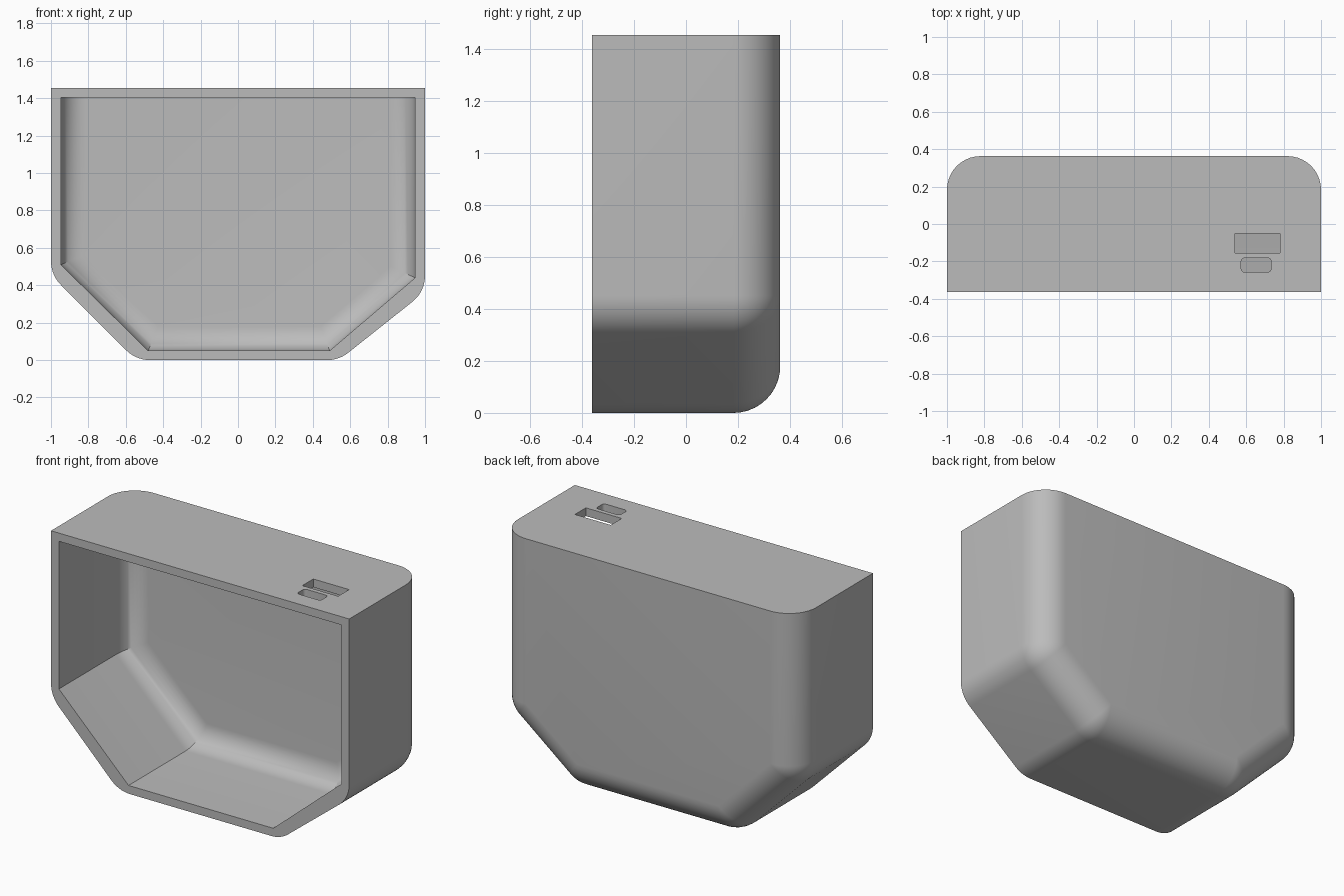
import bpy, bmesh, math
from mathutils import Vector

if "Cube" in bpy.data.objects:
    bpy.data.objects.remove(bpy.data.objects["Cube"])

FRONT, BACK, TOP, WALL, ROUND = -0.363, 0.363, 1.455, 0.05, 0.18
STEPS = 10

# Profiles in x/z, counter-clockwise, starting at the top -x corner
OUTER = [(-1, TOP), (-1, 0.455), (-0.545, 0), (0.54, 0), (1, 0.365), (1, TOP)]
INNER = [(-0.947, TOP - WALL), (-0.947, 0.51), (-0.48, WALL),
         (0.49, WALL), (0.947, 0.44), (0.947, TOP - WALL)]


def inset_profile(points, inset, radius):
    """Inset every side except the top one, and round the four lower corners."""
    pts = [Vector(p) for p in points]
    n = len(pts)
    lines = []
    for i in range(n):
        d = (pts[(i + 1) % n] - pts[i]).normalized()
        normal = Vector((-d.y, d.x))
        lines.append((pts[i] + normal * (0 if i == n - 1 else inset), d))
    corners = []
    for i in range(n):
        (p, d), (q, e) = lines[i - 1], lines[i]
        corners.append(p + d * ((q - p).cross(e) / d.cross(e)))
    ring = []
    for i, c in enumerate(corners):
        if i in (0, n - 1):
            ring.append(c)
            continue
        d, e = lines[i - 1][1], lines[i][1]
        turn = d.angle(e)
        start = c - d * radius * math.tan(turn / 2)
        normal = Vector((-d.y, d.x))
        for k in range(STEPS + 1):
            a = turn * k / STEPS
            ring.append(start + d * radius * math.sin(a)
                        + normal * radius * (1 - math.cos(a)))
    return ring


def rounded_rings(points, back, radius, corner):
    """Rings from the flat back, round the rear edge, to the front opening."""
    rings = []
    for k in range(STEPS + 1):
        a = math.pi / 2 * k / STEPS
        inset = radius * (1 - math.sin(a))
        y = back - radius * (1 - math.cos(a))
        rings.append((y, inset_profile(points, inset, max(corner - inset, 0))))
    rings.append((FRONT, inset_profile(points, 0, corner)))
    return rings


def slot_cutter(name, x0, x1, y0, y1, radius):
    """Upright block that cuts one opening through the top wall."""
    bm = bmesh.new()
    bmesh.ops.create_cube(bm, size=1)
    for v in bm.verts:
        v.co = ((x0 + x1) / 2 + v.co.x * (x1 - x0),
                (y0 + y1) / 2 + v.co.y * (y1 - y0), TOP + v.co.z * 0.2)
    if radius:
        upright = [e for e in bm.edges
                   if abs(e.verts[0].co.z - e.verts[1].co.z) > 0.1]
        bmesh.ops.bevel(bm, geom=upright, offset=radius, segments=4,
                        profile=0.5, affect='EDGES')
    mesh = bpy.data.meshes.new(name)
    bm.to_mesh(mesh)
    bm.free()
    obj = bpy.data.objects.new(name, mesh)
    bpy.context.collection.objects.link(obj)
    obj.hide_render = True
    return obj


# Shell: one loft over the outside, across the front rim and into the cavity
bm = bmesh.new()
rings = rounded_rings(OUTER, BACK, ROUND, ROUND)
rings += reversed(rounded_rings(INNER, BACK - WALL, ROUND - WALL, 0))
loops = [[bm.verts.new((p.x, y, p.y)) for p in ring] for y, ring in rings]
for a, b in zip(loops, loops[1:]):
    for i in range(len(a)):
        j = (i + 1) % len(a)
        bm.faces.new((a[i], a[j], b[j], b[i]))
bm.faces.new(loops[0])
bm.faces.new(loops[-1])
bmesh.ops.remove_doubles(bm, verts=bm.verts, dist=0.0001)
bmesh.ops.dissolve_limit(bm, angle_limit=0.002, verts=bm.verts, edges=bm.edges)
bmesh.ops.recalc_face_normals(bm, faces=bm.faces)
mesh = bpy.data.meshes.new("case_shell")
bm.to_mesh(mesh)
bm.free()
shell = bpy.data.objects.new("case_shell", mesh)
bpy.context.collection.objects.link(shell)

# Grey finish
grey = bpy.data.materials.new("plain grey")
grey.use_nodes = True
colour = (0.5, 0.5, 0.5, 1)
grey.diffuse_color = colour
grey.node_tree.nodes["Principled BSDF"].inputs["Base Color"].default_value = colour
mesh.materials.append(grey)

# Two openings in the top wall
bpy.context.view_layer.objects.active = shell
shell.select_set(True)
for cutter in (slot_cutter("wide_slot_cutter", 0.54, 0.78, -0.155, -0.05, 0),
               slot_cutter("small_slot_cutter", 0.573, 0.733, -0.257, -0.182, 0.018)):
    mod = shell.modifiers.new("slot", 'BOOLEAN')
    mod.operation = 'DIFFERENCE'
    mod.solver = 'EXACT'
    mod.object = cutter
    bpy.ops.object.modifier_apply(modifier=mod.name)
    bpy.data.objects.remove(cutter)

bpy.ops.object.shade_smooth_by_angle(angle=math.radians(30))
